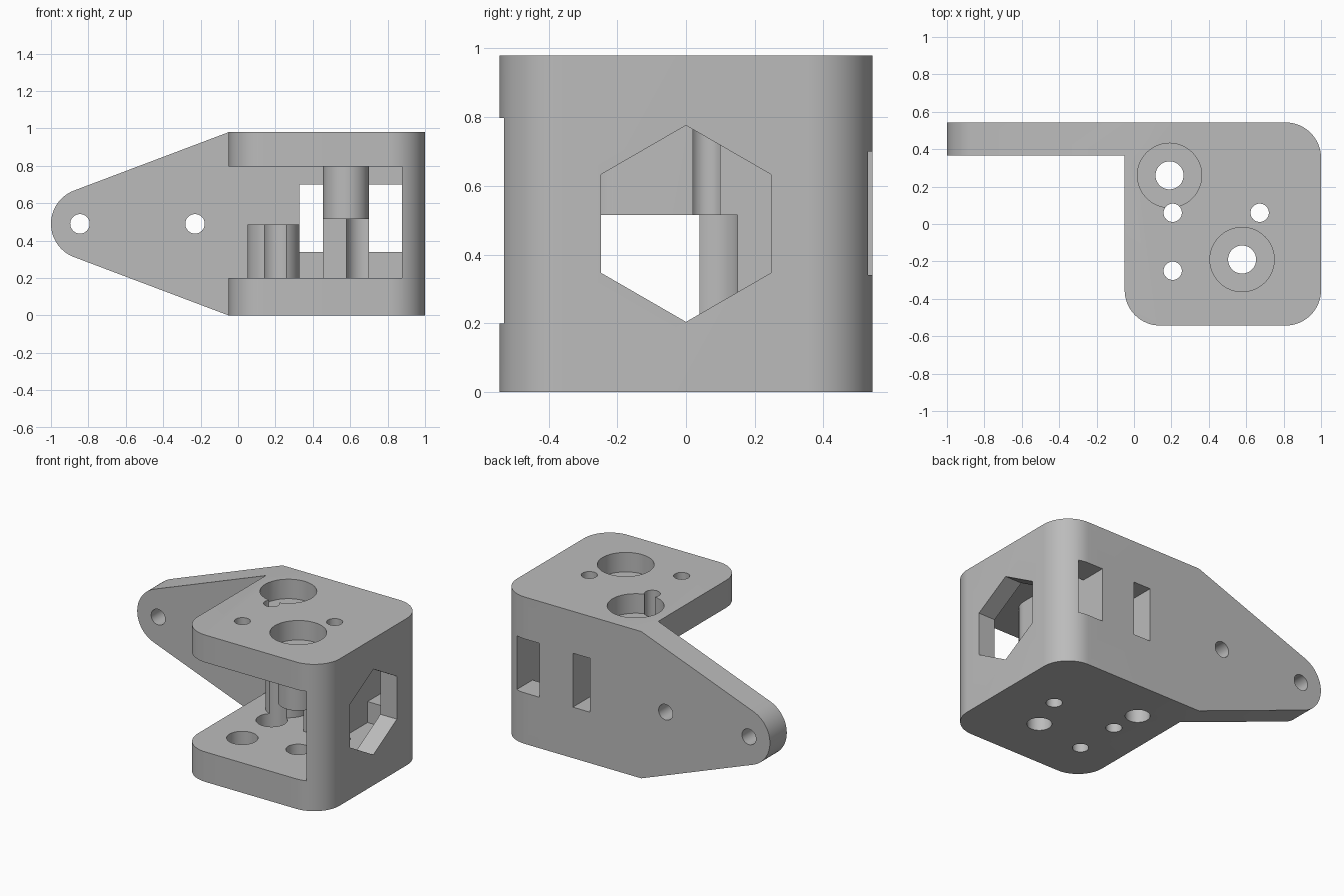
import bpy, bmesh
from math import sin, cos, pi, radians
from mathutils import Vector

if "Cube" in bpy.data.objects:
    bpy.data.objects.remove(bpy.data.objects["Cube"])

H, BACK, WALL = 0.98, 0.543, 0.365      # height, back face, inside of back wall
FLOOR, CEIL, MID = 0.20, 0.797, 0.49    # cavity limits and middle height

grey = bpy.data.materials.new("plain grey")
grey.use_nodes = True
colour = (0.5, 0.5, 0.5, 1)
grey.diffuse_color = colour
grey.node_tree.nodes["Principled BSDF"].inputs["Base Color"].default_value = colour


def prism(name, pts, lo, hi, axis="z"):
    """Extrude a 2D outline from lo to hi along an axis."""
    place = {"x": lambda a, b, h: (h, a, b),
             "y": lambda a, b, h: (a, h, b),
             "z": lambda a, b, h: (a, b, h)}[axis]
    bm = bmesh.new()
    face = bm.faces.new([bm.verts.new(place(a, b, lo)) for a, b in pts])
    new = bmesh.ops.extrude_face_region(bm, geom=[face])["geom"]
    shift = Vector(place(0, 0, hi - lo))
    bmesh.ops.translate(bm, vec=shift, verts=[v for v in new if isinstance(v, bmesh.types.BMVert)])
    bmesh.ops.recalc_face_normals(bm, faces=bm.faces)
    mesh = bpy.data.meshes.new(name)
    bm.to_mesh(mesh)
    bm.free()
    mesh.materials.append(grey)
    obj = bpy.data.objects.new(name, mesh)
    bpy.context.collection.objects.link(obj)
    return obj


def arc(cx, cy, r, start, end, n=16):
    return [(cx + r * cos(radians(start + (end - start) * i / n)),
             cy + r * sin(radians(start + (end - start) * i / n))) for i in range(n + 1)]


def rect(x0, x1, y0, y1):
    return [(x0, y0), (x1, y0), (x1, y1), (x0, y1)]


def disc(cx, cy, r, n=48):
    return arc(cx, cy, r, 0, 360, n)[:-1]


def combine(target, tool, operation):
    mod = target.modifiers.new(operation, "BOOLEAN")
    mod.operation, mod.solver, mod.object = operation, "EXACT", tool
    bpy.context.view_layer.update()
    result = bpy.data.meshes.new_from_object(
        target.evaluated_get(bpy.context.evaluated_depsgraph_get()))
    target.modifiers.clear()
    target.data = result
    bpy.data.objects.remove(tool)


def cut(*args):
    combine(bracket, prism("cutter", *args), "DIFFERENCE")


def add(*args):
    combine(bracket, prism("addition", *args), "UNION")


# Housing block with three rounded corners
R = 0.19
outline = (arc(-0.05 + R, -BACK + R, R, 180, 270) + arc(1 - R, -BACK + R, R, 270, 360)
           + arc(1 - R, BACK - R, R, 0, 90) + [(-0.05, BACK)])
bracket = prism("mounting_bracket", outline, 0, H)

# Open cavity, leaving floor, ceiling, back wall and right wall
cut(rect(-0.5, 0.878, -1, WALL), FLOOR, CEIL)

# Tapered mounting arm
tip = arc(-0.81, MID, 0.19, 110, 250, 28)
add([(0.2, H), (-0.05, H)] + tip + [(-0.05, 0), (0.2, 0)], WALL, BACK, "y")

# Low round-nosed boss on the floor
add(arc(0.19, 0.26, 0.14, 180, 360, 24) + [(0.33, 0.45), (0.05, 0.45)], FLOOR - 0.05, 0.487)

# Stepped web: long upper part with a round nose, short lower part
add(arc(0.578, -0.19, 0.123, 180, 360, 24) + [(0.701, 0.45), (0.455, 0.45)], 0.515, CEIL + 0.05)
add(rect(0.455, 0.701, 0.04, 0.45), FLOOR - 0.05, 0.53)

# Back windows
for x0, x1 in ((0.33, 0.455), (0.701, 0.878)):
    cut(rect(x0, x1, 0.34, 0.7), FLOOR, CEIL, "y")
    
# Hexagonal opening in the right wall
cut([(0.286 * cos(pi / 6 + k * pi / 3), MID + 0.286 * sin(pi / 6 + k * pi / 3))
     for k in range(6)], 0.8, 1.1, "x")

# Shaft holes with wide seats in the top
for x, y in ((0.19, 0.26), (0.578, -0.19)):
    cut(disc(x, y, 0.075), -0.1, 1.1)
    cut(disc(x, y, 0.172), 0.85, 1.1)

# Screw holes with head recesses rising from the floor
for x, y in ((0.207, 0.06), (0.672, 0.06), (0.207, -0.25)):
    cut(disc(x, y, 0.049), -0.1, 1.1)
    cut(disc(x, y, 0.095), 0.1, 0.515)

# Arm mounting holes
for x in (-0.845, -0.23):
    cut(disc(x, MID, 0.052), 0.2, 0.7, "y")

# Smooth curved walls, crisp edges
bpy.ops.object.select_all(action="DESELECT")
bracket.select_set(True)
bpy.context.view_layer.objects.active = bracket
bpy.ops.object.shade_smooth_by_angle(angle=radians(30))
